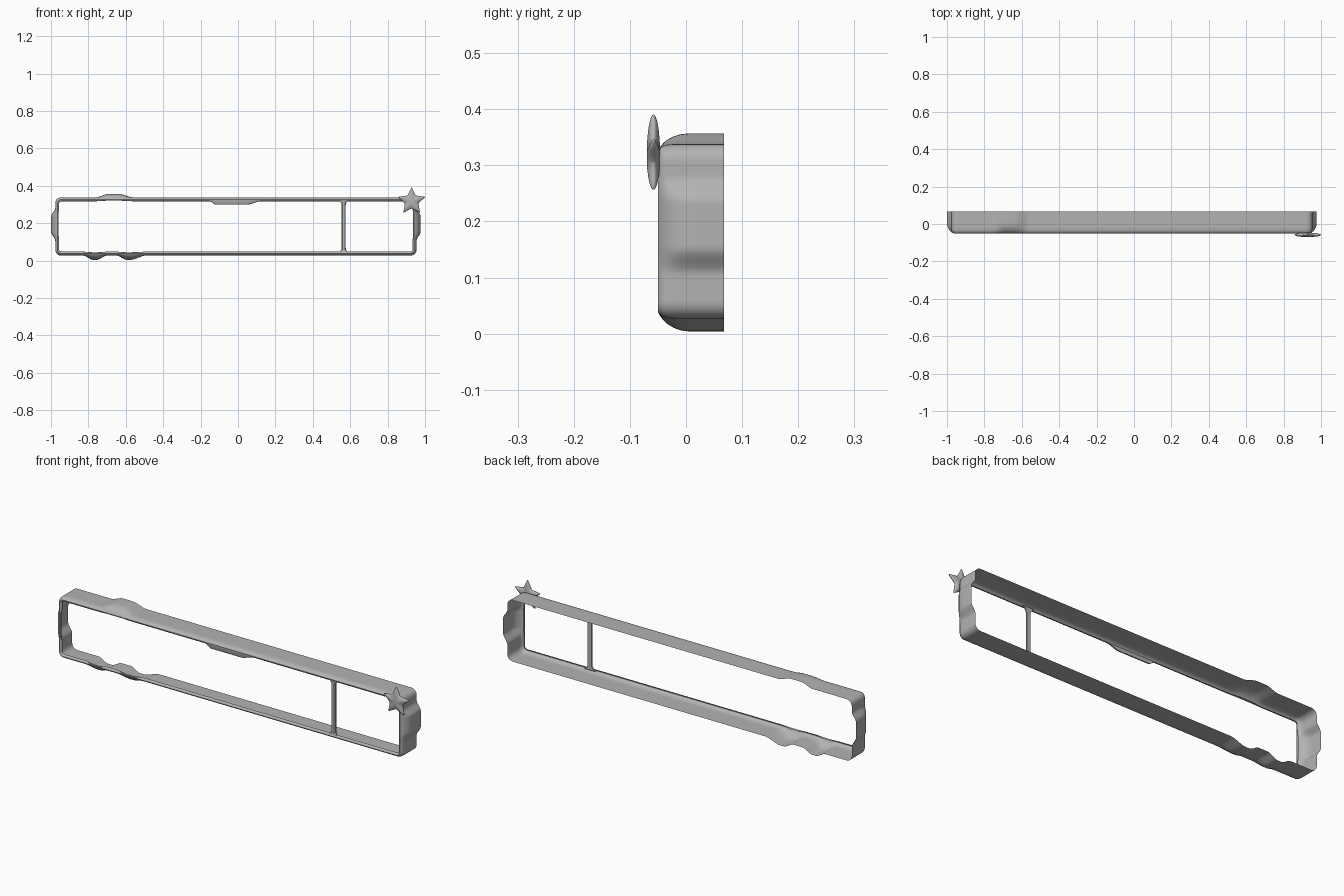
import bpy
import bmesh
from math import sin, cos, pi, sqrt, radians

if "Cube" in bpy.data.objects:
    bpy.data.objects.remove(bpy.data.objects["Cube"])

grey = bpy.data.materials.new("plain_grey")
grey.use_nodes = True
COLOUR = (0.45, 0.45, 0.45, 1)
grey.diffuse_color = COLOUR
grey.node_tree.nodes["Principled BSDF"].inputs["Base Color"].default_value = COLOUR

# Outer limits of the frame
X0, X1, Z0, Z1 = -0.977, 0.954, 0.027, 0.338
FRONT, BACK = -0.05, 0.068


def smooth(a, b, v):
    t = min(max((v - a) / (b - a), 0), 1)
    return t * t * (3 - 2 * t)


def plateau(v, a, b, c, d):
    return smooth(a, b, v) * (1 - smooth(c, d, v))


def finish(bm, name, angle=40):
    bmesh.ops.recalc_face_normals(bm, faces=bm.faces)
    mesh = bpy.data.meshes.new(name)
    bm.to_mesh(mesh)
    bm.free()
    obj = bpy.data.objects.new(name, mesh)
    bpy.context.collection.objects.link(obj)
    mesh.materials.append(grey)
    bpy.ops.object.select_all(action='DESELECT')
    obj.select_set(True)
    bpy.context.view_layer.objects.active = obj
    bpy.ops.object.shade_smooth_by_angle(angle=radians(angle))
    return obj


def bridge(bm, rings, closed=True):
    for a, b in zip(rings, rings[1:]):
        n = len(a)
        for i in range(n if closed else n - 1):
            j = (i + 1) % n
            bm.faces.new((a[i], a[j], b[j], b[i]))


def bulge(side, x, z):
    """Outward swelling of each wall: bottom, right, top, left."""
    if side == 0:
        return 0.023 * (plateau(x, -0.83, -0.775, -0.755, -0.70)
                        + plateau(x, -0.65, -0.595, -0.575, -0.49))
    if side == 2:
        return 0.019 * plateau(x, -0.76, -0.69, -0.64, -0.56)
    return 0.023 * plateau(z, 0.105, 0.155, 0.235, 0.28)


def frame_ring(bm, inset, y, sag):
    """One loop of the rounded rectangle, swollen behind the front edge."""
    r = max(0.03 - inset, 0.012)
    x0, x1, z0, z1 = X0 + inset, X1 - inset, Z0 + inset, Z1 - inset
    corners = [(x0 + r, z0 + r), (x1 - r, z0 + r), (x1 - r, z1 - r), (x0 + r, z1 - r)]
    fade = sin(min(max((y - FRONT) / 0.055, 0), 1) * pi / 2)
    verts = []
    for side in range(4):
        (ax, az), (bx, bz) = corners[side], corners[(side + 1) % 4]
        ang = -pi / 2 + side * pi / 2
        nx, nz = cos(ang), sin(ang)
        count = 40 if side % 2 else 200
        for i in range(count + 1):
            x, z = ax + (bx - ax) * i / count, az + (bz - az) * i / count
            out = r + fade * bulge(side, x, z)
            if side == 2:
                out -= sag * plateau(x, -0.15, -0.12, 0.05, 0.12)
            verts.append(bm.verts.new((x + nx * out, y, z + nz * out)))
        for i in range(1, 6):
            a = ang + i * pi / 12
            verts.append(bm.verts.new((bx + r * cos(a), y, bz + r * sin(a))))
    return verts


# Thin wall with a rounded front edge and narrow inner lip
bm = bmesh.new()
profile = [(0, BACK, 0), (0, 0.03, 0), (0, 0.005, 0), (0, -0.01, 0), (0, -0.022, 0),
           (0.001, -0.033, 0), (0.003, -0.040, 0), (0.007, -0.046, 0), (0.012, -0.05, 0),
           (0.017, -0.049, 0.016), (0.02, -0.046, 0.018), (0.021, -0.039, 0.018)]
bridge(bm, [frame_ring(bm, *p) for p in profile])
finish(bm, "frame_shell")

# Upright divider, flaring into the lip at both ends
bm = bmesh.new()
LOW, HIGH, MID = 0.040, 0.325, 0.565
rings = []
for i in range(41):
    z = LOW + (HIGH - LOW) * i / 40
    near = min(z - LOW, HIGH - z)
    w = 0.011 + 0.02 * max(0, 1 - near / 0.025) ** 2
    section = [(-w, -0.036), (-w, -0.043), (-w * 0.6, -0.048),
               (w * 0.6, -0.048), (w, -0.043), (w, -0.036)]
    rings.append([bm.verts.new((MID + x, y, z)) for x, y in section])
bridge(bm, rings)
finish(bm, "divider_bar")

# Puffy star on the upper corner
bm = bmesh.new()
CX, CY, CZ, R, THICK = 0.9285, -0.058, 0.317, 0.076, 0.012
outline = []
tips = [(R if k % 2 == 0 else R * 0.5, pi / 2 + k * pi / 5) for k in range(10)]
points = [(r * cos(a), r * sin(a)) for r, a in tips]
for k in range(10):
    (ax, az), (bx, bz) = points[k], points[(k + 1) % 10]
    for t in (0.08, 0.35, 0.65, 0.95):
        outline.append((ax + (bx - ax) * t, az + (bz - az) * t))


def star_ring(s, sign):
    y = CY + sign * THICK * sqrt(1 - s * s)
    return [bm.verts.new((CX + x * s, y, CZ + z * s)) for x, z in outline]


scales = [0.15, 0.4, 0.65, 0.83, 0.94, 0.985]
rings = [star_ring(s, -1) for s in scales] + [star_ring(1, 0)]
rings += [star_ring(s, 1) for s in reversed(scales)]
bridge(bm, rings)
bm.faces.new(rings[0])
bm.faces.new(rings[-1])
finish(bm, "corner_star", 60)
